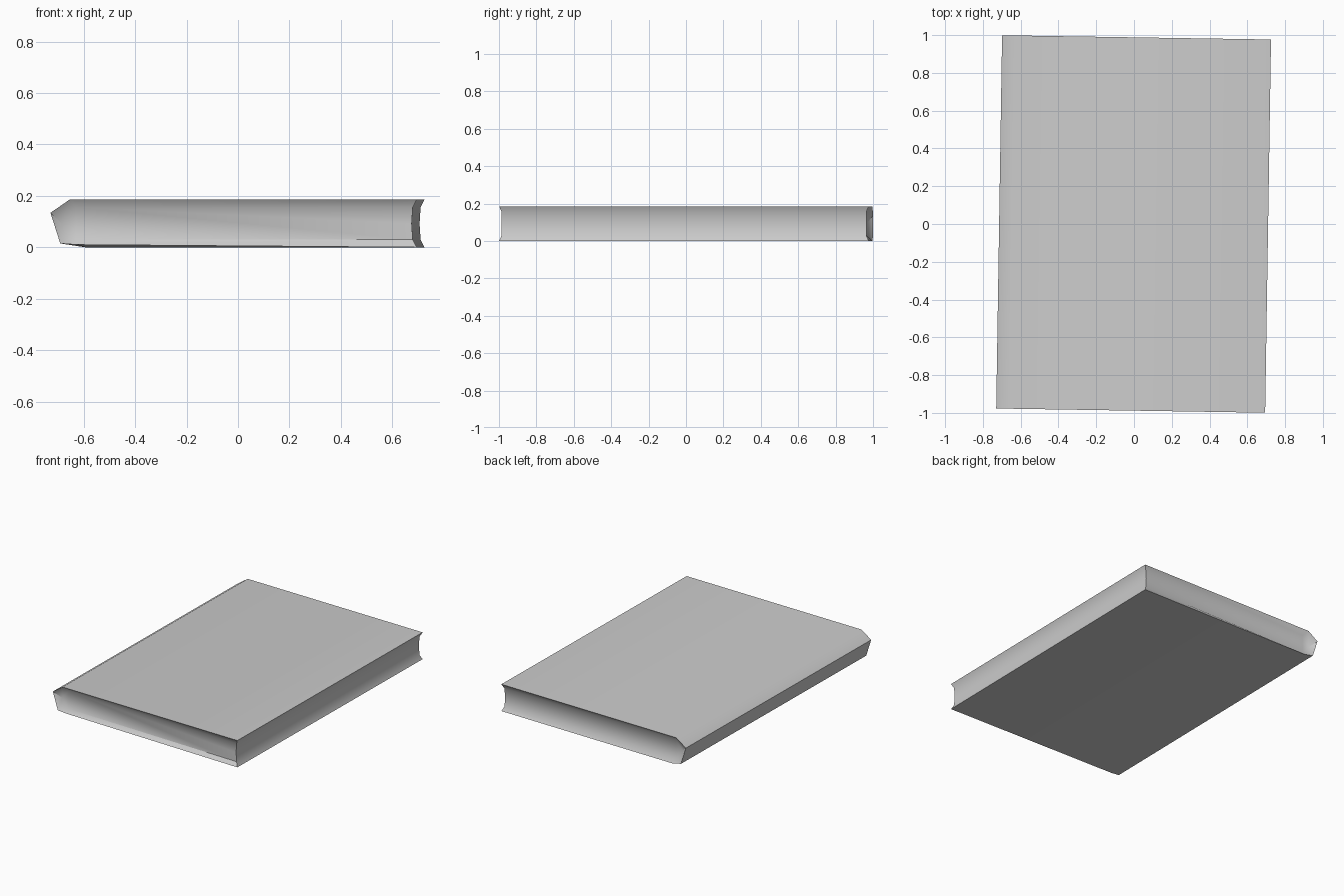
import bpy, bmesh, math

cube = bpy.data.objects.get("Cube")
if cube:
    bpy.data.objects.remove(cube, do_unlink=True)

grey = bpy.data.materials.new("plain_grey")
grey.use_nodes = True
grey.diffuse_color = (0.6, 0.6, 0.6, 1)
shader = grey.node_tree.nodes["Principled BSDF"]
shader.inputs["Base Color"].default_value = grey.diffuse_color
shader.inputs["Roughness"].default_value = 0.8

HALF = 0.988           # half of the book's height
TILT = math.radians(-0.9)

# Cover section (x, z), from fore edge over the spine and back
COVER = [(0.71, 0.185), (-0.64, 0.185), (-0.714, 0.134),
         (-0.676, 0.015), (-0.61, 0.0), (0.71, 0.0)]
# Page block section (x, z, recess of the page ends)
PAGES = [(0.695, 0.155, 0.013), (-0.615, 0.155, 0.03), (-0.668, 0.09, 0.035),
         (-0.615, 0.03, 0.03), (0.695, 0.03, 0.013), (0.691, 0.092, 0.013)]


def make_object(name, bm):
    bmesh.ops.recalc_face_normals(bm, faces=bm.faces)
    mesh = bpy.data.meshes.new(name)
    bm.to_mesh(mesh)
    bm.free()
    mesh.materials.append(grey)
    obj = bpy.data.objects.new(name, mesh)
    bpy.context.collection.objects.link(obj)
    obj.rotation_euler.z = TILT
    bpy.ops.object.select_all(action='DESELECT')
    obj.select_set(True)
    bpy.context.view_layer.objects.active = obj
    bpy.ops.object.shade_smooth_by_angle(angle=math.radians(40))
    return obj


# Closed book: cover shell joined to the recessed page block
bm = bmesh.new()
outer, inner = {}, {}
for side in (-1, 1):
    outer[side] = [bm.verts.new((x, side * HALF, z)) for x, z in COVER]
    inner[side] = [bm.verts.new((x, side * (HALF - d), z)) for x, z, d in PAGES]
outer[-1][4].co.z = 0.01    # slightly lifted lower corner by the spine

# Covers and spine
for i in range(5):
    a, b = outer[-1], outer[1]
    bm.faces.new((a[i], a[i + 1], b[i + 1], b[i]))

# Concave fore edge
edge = [[outer[s][0], inner[s][0], inner[s][5], inner[s][4], outer[s][5]]
        for s in (-1, 1)]
for i in range(4):
    bm.faces.new((edge[0][i], edge[0][i + 1], edge[1][i + 1], edge[1][i]))

# Sloping rims and page ends
for side in (-1, 1):
    o, p = outer[side], inner[side]
    bm.faces.new((o[0], o[1], p[1], p[0]))
    bm.faces.new((o[1], o[2], p[2], p[1]))
    bm.faces.new((o[2], o[3], p[2]))
    bm.faces.new((o[3], o[4], p[3], p[2]))
    bm.faces.new((o[4], o[5], p[4], p[3]))
    bm.faces.new((p[0], p[1], p[3], p[4], p[5]))
    bm.faces.new((p[1], p[2], p[3]))

make_object("closed_book", bm)
